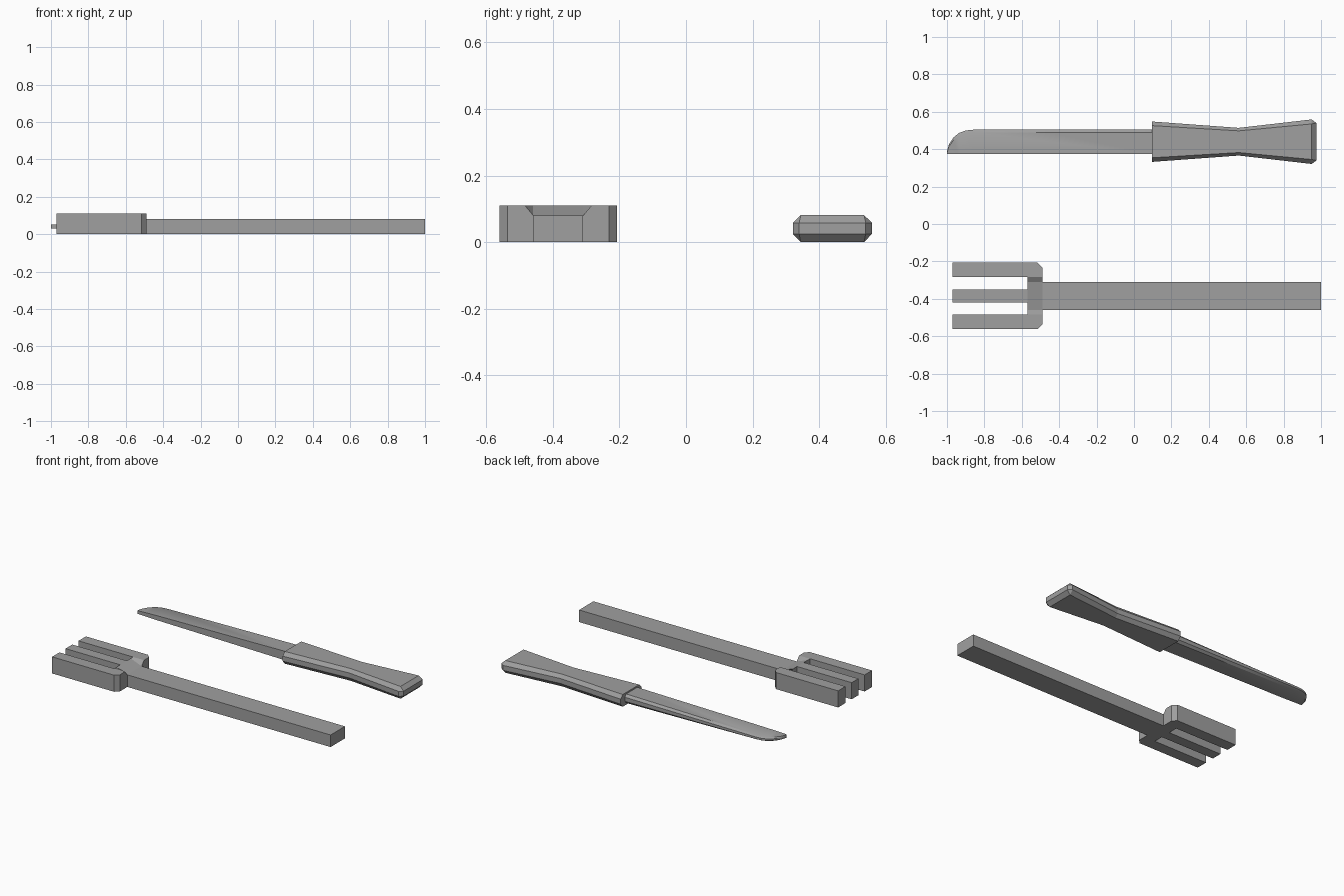
import bpy, bmesh, math

if "Cube" in bpy.data.objects:
    bpy.data.objects.remove(bpy.data.objects["Cube"])

steel = bpy.data.materials.new("grey_steel")
steel.use_nodes = True
GREY = (0.35, 0.35, 0.35, 1)
steel.diffuse_color = GREY
steel.node_tree.nodes["Principled BSDF"].inputs["Base Color"].default_value = GREY


def loft(sections):
    """Skin a row of equal-length point rings and cap both ends."""
    bm = bmesh.new()
    rings = [[bm.verts.new(p) for p in s] for s in sections]
    n = len(rings[0])
    for a, b in zip(rings, rings[1:]):
        for i in range(n):
            j = (i + 1) % n
            bm.faces.new((a[i], a[j], b[j], b[i]))
    bm.faces.new(rings[0])
    bm.faces.new(rings[-1])
    bmesh.ops.remove_doubles(bm, verts=bm.verts, dist=0.0005)
    bmesh.ops.recalc_face_normals(bm, faces=bm.faces)
    return bm


def pull(bm, rule, x):
    """Extrude the faces that match the rule until they reach x."""
    faces = [f for f in bm.faces if rule(f.normal, f.calc_center_median())]
    new = bmesh.ops.extrude_face_region(bm, geom=faces)["geom"]
    for v in new:
        if isinstance(v, bmesh.types.BMVert):
            v.co.x = x
    old = [f for f in faces if f.is_valid]
    if old:
        bmesh.ops.delete(bm, geom=old, context="FACES")
    bm.normal_update()


def finish(bm, name, smooth=None):
    bmesh.ops.dissolve_limit(bm, angle_limit=math.radians(0.5),
                             verts=bm.verts, edges=bm.edges)
    bmesh.ops.recalc_face_normals(bm, faces=bm.faces)
    mesh = bpy.data.meshes.new(name)
    bm.to_mesh(mesh)
    bm.free()
    mesh.materials.append(steel)
    ob = bpy.data.objects.new(name, mesh)
    bpy.context.collection.objects.link(ob)
    if smooth:
        bpy.ops.object.select_all(action="DESELECT")
        ob.select_set(True)
        bpy.context.view_layer.objects.active = ob
        bpy.ops.object.shade_smooth_by_angle(angle=math.radians(smooth))
    return ob


# Fork: cross bridge with a ramp down to the handle, then tines and handle
FORK_Y, ROOT = -0.384, -0.57
half = [(0.177, -0.515, 0.11), (0.152, -0.49, 0.11), (0.1, -0.49, 0.11),
        (0.075, -0.49, 0.08), (0.035, -0.49, 0.08)]
stations = [(-d, x, z) for d, x, z in half] + half[::-1]
bm = loft([[(ROOT, FORK_Y + d, 0), (x, FORK_Y + d, 0),
            (x, FORK_Y + d, z), (ROOT, FORK_Y + d, 0.11)]
           for d, x, z in stations])
bm.normal_update()
pull(bm, lambda n, c: n.x < -0.9 and not 0.035 < abs(c.y - FORK_Y) < 0.1, -0.97)
pull(bm, lambda n, c: n.x > 0.9 and abs(c.y - FORK_Y) < 0.075, 1.0)
finish(bm, "fork")

# Knife handle: waisted grip with chamfered long edges and end
KNIFE_Y = 0.44


def grip(x, w, inset, low=0.0, high=0.081):
    right = [(w - inset, high), (w, 0.058), (w, 0.025), (w - inset, low)]
    ring = right + [(-y, z) for y, z in right[::-1]]
    return [(x, KNIFE_Y + y, z) for y, z in ring]


finish(loft([grip(0.095, 0.108, 0.022), grip(0.56, 0.074, 0.016),
             grip(0.95, 0.119, 0.024),
             grip(0.975, 0.1, 0, 0.025, 0.058)]), "knife_handle")

# Knife blade: thick flat edge, bevelled far edge, thinning to a curved tip
SPINE_Y, MID_Z = 0.374, 0.041


def blade(x, top, thick, bevel):
    ring = [(SPINE_Y, -thick), (top - bevel, -thick), (top, -thick * 0.45),
            (top, thick * 0.45), (top - bevel, thick), (SPINE_Y, thick)]
    return [(x, y, MID_Z + z) for y, z in ring]


finish(loft([blade(-1.0, 0.386, 0.010, 0.006), blade(-0.99, 0.425, 0.011, 0.012),
             blade(-0.965, 0.463, 0.012, 0.014), blade(-0.935, 0.487, 0.013, 0.014),
             blade(-0.9, 0.5, 0.014, 0.014), blade(-0.86, 0.504, 0.015, 0.014),
             blade(-0.47, 0.504, 0.021, 0.014), blade(0.1, 0.504, 0.030, 0.014)]),
       "knife_blade", 30)
